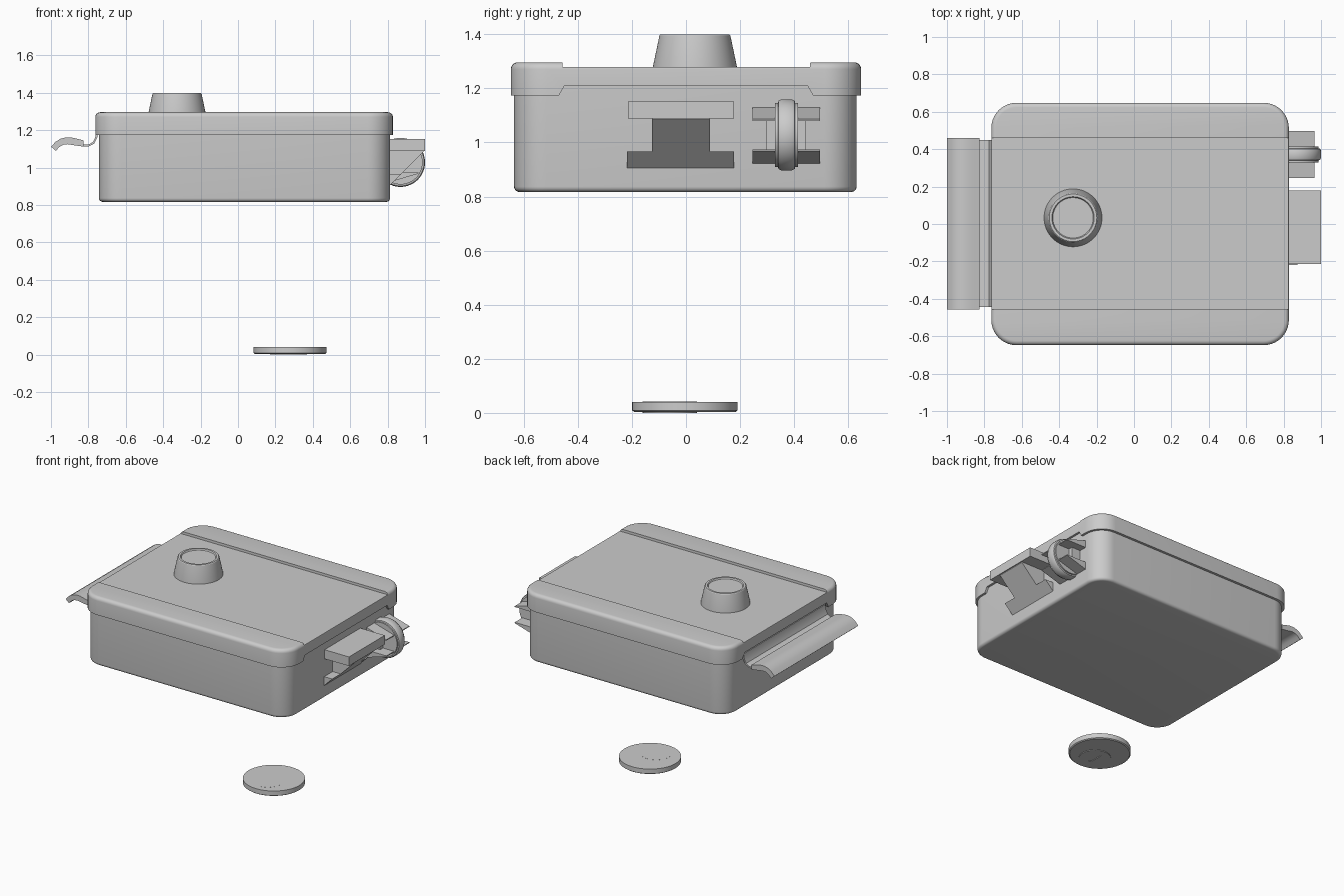
import bpy, bmesh
from math import sin, cos, pi, radians
from mathutils import Matrix, Vector

if "Cube" in bpy.data.objects:
    bpy.data.objects.remove(bpy.data.objects["Cube"])


def finish(name, bm, matrix=None, smooth=30):
    if matrix:
        bm.transform(matrix)
    bmesh.ops.recalc_face_normals(bm, faces=bm.faces[:])
    me = bpy.data.meshes.new(name)
    bm.to_mesh(me)
    bm.free()
    ob = bpy.data.objects.new(name, me)
    bpy.context.collection.objects.link(ob)
    bpy.ops.object.select_all(action='DESELECT')
    ob.select_set(True)
    bpy.context.view_layer.objects.active = ob
    bpy.ops.object.shade_smooth_by_angle(angle=radians(smooth))
    return ob


def loft(name, rings, matrix=None):
    """Skin a stack of closed rings and cap both ends."""
    bm = bmesh.new()
    loops = [[bm.verts.new(p) for p in r] for r in rings]
    n = len(loops[0])
    for a, b in zip(loops, loops[1:]):
        for i in range(n):
            bm.faces.new((a[i], a[(i + 1) % n], b[(i + 1) % n], b[i]))
    bm.faces.new(loops[0])
    bm.faces.new(loops[-1])
    return finish(name, bm, matrix)


def lathe(name, profile, matrix, n=64):
    return loft(name, [[(r * cos(2 * pi * i / n), r * sin(2 * pi * i / n), z)
                        for i in range(n)] for r, z in profile], matrix)


def rounded_ring(x0, x1, y0, y1, rad, inset, z, seg=10):
    r = rad - inset
    pts = []
    for k, (cx, cy) in enumerate([(x1 - rad, y1 - rad), (x0 + rad, y1 - rad),
                                  (x0 + rad, y0 + rad), (x1 - rad, y0 + rad)]):
        for i in range(seg + 1):
            a = (k + i / seg) * pi / 2
            pts.append((cx + r * cos(a), cy + r * sin(a), z))
    return pts


def extrude_y(name, profile, y0, y1):
    """Profile in x,z swept along y."""
    return loft(name, [[(x, y, z) for x, z in profile] for y in (y0, y1)])


def cut(target, cutter):
    cutter.hide_render = True
    mod = target.modifiers.new("cut", 'BOOLEAN')
    mod.object = cutter
    mod.operation = 'DIFFERENCE'
    mod.solver = 'EXACT'
    bpy.ops.object.select_all(action='DESELECT')
    target.select_set(True)
    bpy.context.view_layer.objects.active = target
    with bpy.context.temp_override(object=target, active_object=target):
        # keep sharp-by-angle result by moving the cut first
        bpy.ops.object.modifier_apply(modifier=mod.name)
    bpy.data.objects.remove(cutter, do_unlink=True)
    bpy.ops.object.shade_smooth_by_angle(angle=radians(30))


arc = [(i / 5) * pi / 2 for i in range(6)]

# Case body with rounded bottom edge
b = 0.02
rings = [(b * (1 - sin(t)), 0.817 + b * (1 - cos(t))) for t in arc] + [(0, 1.23)]
loft("case_body", [rounded_ring(-0.743, 0.813, -0.636, 0.631, 0.12, i, z) for i, z in rings])

# Lid with rounded top edge, sunken middle and arched ends
b = 0.025
rings = [(0, 1.174)] + [(b * (1 - cos(t)), 1.296 - b * (1 - sin(t))) for t in arc]
lid = loft("lid", [rounded_ring(-0.763, 0.828, -0.648, 0.648, 0.135, i, z) for i, z in rings])
groove = [(-0.457, 1.279), (0.459, 1.279), (0.463, 1.4), (-0.461, 1.4)]
arch = [(-0.476, 1.1), (-0.47, 1.174), (-0.45, 1.209), (0.45, 1.209), (0.47, 1.174), (0.476, 1.1)]
for prof in (groove, arch):
    cut(lid, loft("cutter", [[(x, y, z) for y, z in prof] for x in (-1, 1)]))

# Knob on the lid
lathe("lid_knob", [(0.155, 1.27), (0.155, 1.282), (0.131, 1.396), (0.127, 1.40),
                   (0.113, 1.40), (0.108, 1.392)], Matrix.Translation((-0.326, 0.033, 0)))

# Latch: thin curled strap and thicker curved pull
extrude_y("latch_strap", [(-0.745, 1.20), (-0.758, 1.20), (-0.762, 1.165), (-0.775, 1.137),
                          (-0.80, 1.123), (-0.84, 1.123), (-0.84, 1.113), (-0.798, 1.113),
                          (-0.768, 1.129), (-0.752, 1.163)], -0.445, 0.45)
extrude_y("latch_pull", [(-0.825, 1.112), (-0.825, 1.145), (-0.86, 1.154), (-0.89, 1.161),
                         (-0.92, 1.162), (-0.95, 1.154), (-0.975, 1.138), (-1.0, 1.112),
                         (-0.974, 1.09), (-0.955, 1.11), (-0.935, 1.122), (-0.91, 1.125),
                         (-0.88, 1.12)], -0.458, 0.46)

# Large end bracket: wide top bar, sloping web, wide foot
W = 0.80
extrude_y("bracket_top_bar", [(W, 1.152), (1.0, 1.152), (1.0, 1.089), (W, 1.089)], -0.214, 0.178)
extrude_y("bracket_web", [(W, 1.10), (0.993, 1.10), (0.993, 1.085), (W, 0.892)], -0.125, 0.089)
extrude_y("bracket_foot", [(W, 0.967), (0.875, 0.967), (W, 0.892)], -0.218, 0.178)

# Wheel holder: two pointed arms joined by a web
extrude_y("wheel_arm_upper", [(W, 1.134), (0.965, 1.086), (0.965, 1.08), (W, 1.08)], 0.246, 0.496)
extrude_y("wheel_arm_lower", [(W, 0.974), (0.965, 0.974), (0.965, 0.968), (W, 0.919)], 0.246, 0.496)
extrude_y("wheel_holder_web", [(W, 1.09), (0.88, 1.09), (0.88, 0.965), (W, 0.965)], 0.298, 0.443)

# Wheel on a sideways axle
side = Matrix.Translation((0.869, 0.372, 1.028)) @ Matrix.Rotation(pi / 2, 4, 'X')
lathe("wheel", [(0.105, -0.042), (0.118, -0.042), (0.118, -0.032), (0.126, -0.03), (0.131, -0.02),
                (0.131, 0.02), (0.126, 0.03), (0.118, 0.032), (0.118, 0.042), (0.105, 0.042)], side)

# Loose disc below the case, with a slotted inset underneath
lathe("floor_disc", [(0.188, 0.004), (0.195, 0.009), (0.195, 0.041)],
      Matrix.Translation((0.278, -0.004, 0)))
inset = lathe("disc_inset", [(0.10, 0.0), (0.10, 0.0415)], Matrix.Translation((0.27, -0.06, 0)))
cut(inset, extrude_y("cutter", [(0.26, -0.01), (0.28, -0.01), (0.28, 0.02), (0.26, 0.02)], -0.11, -0.01))
